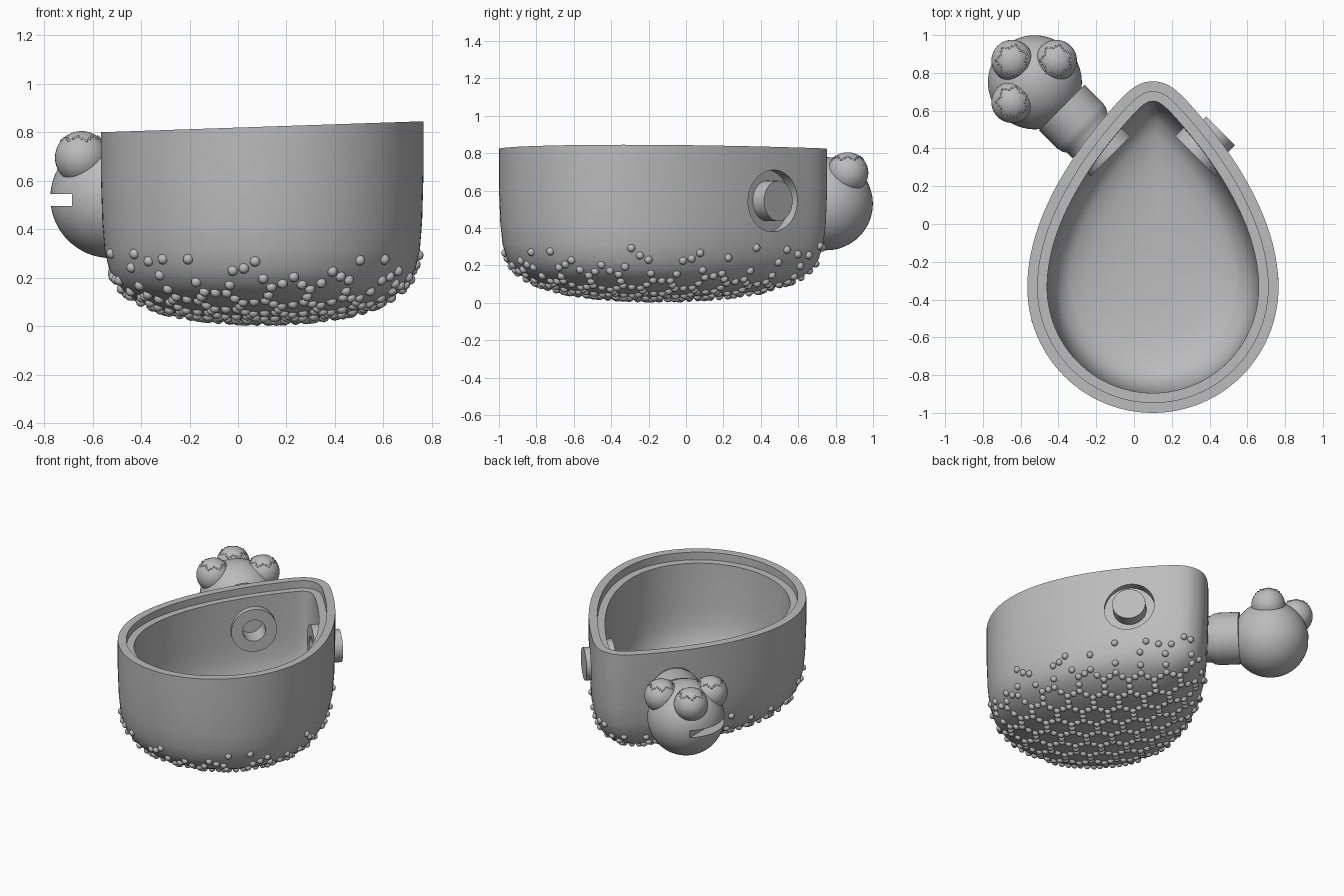
import bpy, bmesh, math
from mathutils import Vector, Matrix
from mathutils.bvhtree import BVHTree

if "Cube" in bpy.data.objects:
    bpy.data.objects.remove(bpy.data.objects["Cube"], do_unlink=True)

grey = bpy.data.materials.new("plain grey")
grey.use_nodes = True
grey.diffuse_color = (0.5, 0.5, 0.5, 1)
grey.node_tree.nodes["Principled BSDF"].inputs["Base Color"].default_value = (0.5, 0.5, 0.5, 1)


def finish(name, bm):
    bmesh.ops.recalc_face_normals(bm, faces=bm.faces)
    mesh = bpy.data.meshes.new(name)
    bm.to_mesh(mesh)
    bm.free()
    mesh.materials.append(grey)
    obj = bpy.data.objects.new(name, mesh)
    bpy.context.collection.objects.link(obj)
    return obj


def activate(obj):
    bpy.ops.object.select_all(action="DESELECT")
    obj.select_set(True)
    bpy.context.view_layer.objects.active = obj


def smooth(obj, angle=35):
    activate(obj)
    bpy.ops.object.shade_smooth_by_angle(angle=math.radians(angle))


def cut(obj, cutter):
    mod = obj.modifiers.new("cut", "BOOLEAN")
    mod.operation = "DIFFERENCE"
    mod.solver = "EXACT"
    mod.object = cutter
    activate(obj)
    bpy.ops.object.modifier_apply(modifier=mod.name)
    bpy.data.objects.remove(cutter, do_unlink=True)


def loft(name, rings):
    """Skin a stack of closed rings and close both ends."""
    bm = bmesh.new()
    loops = [[bm.verts.new(p) for p in ring] for ring in rings]
    n = len(loops[0])
    for a, b in zip(loops, loops[1:]):
        for i in range(n):
            j = (i + 1) % n
            bm.faces.new((a[i], a[j], b[j], b[i]))
    bm.faces.new(loops[0])
    bm.faces.new(loops[-1])
    return finish(name, bm)


def lathe(name, profile, origin, axis, sides=48):
    """Turn (radius, distance) pairs around an axis."""
    turn = Vector((0, 0, 1)).rotation_difference(axis).to_matrix()
    rings = [[origin + turn @ Vector((r * math.cos(a), r * math.sin(a), t))
              for a in (math.tau * i / sides for i in range(sides))]
             for r, t in profile]
    return loft(name, rings)


def add_ball(bm, centre, radius, detail):
    bmesh.ops.create_icosphere(bm, subdivisions=detail, radius=radius,
                               matrix=Matrix.Translation(centre))


# Teardrop outline: round front, pointed back, mirrored across its centre line
MID = 0.1


def bezier(p, steps):
    for i in range(steps):
        t = i / steps
        k = ((1-t)**3, 3*t*(1-t)**2, 3*t*t*(1-t), t**3)
        yield Vector((sum(a*q[0] for a, q in zip(k, p)), sum(a*q[1] for a, q in zip(k, p))))


half = [Vector((0.665 * math.sin(a), -0.335 - 0.665 * math.cos(a)))
        for a in (math.pi / 2 * i / 28 for i in range(28))]
half += bezier([(.665, -.335), (.665, .05), (.39, .42), (.2, .63)], 28)
half += bezier([(.2, .63), (.12, .72), (.07, .755), (0, .755)], 14)
half.append(Vector((0, .755)))
outline = half + [Vector((-p.x, p.y)) for p in half[-2:0:-1]]
COUNT = len(outline)


def ring(inset, scale, z):
    pts = []
    for i, p in enumerate(outline):
        d = (outline[(i + 1) % COUNT] - outline[i - 1]).normalized()
        q = p - inset * Vector((d.y, -d.x))
        if q.x * p.x < 0:
            q.x = 0
        x, y = MID + q.x * scale, -0.15 + (q.y + 0.15) * scale
        tilt = 0.034 * (x + 0.565) * min(max((z - 0.4) / 0.4, 0), 1)
        pts.append((x, y, z + tilt))
    return pts


# Bowl: outer shell from the bottom up, stepped rim, cavity back down
outer = [(.02, .022), (.15, .024), (.3, .031), (.42, .04), (.53, .052), (.63, .068),
         (.72, .09), (.8, .117), (.86, .145), (.91, .182), (.95, .235),
         (.978, .315), (.992, .43), (1, .6), (1, .8)]
cavity = [(1, .75), (.99, .45), (.975, .34), (.94, .25), (.88, .185), (.78, .145),
          (.6, .115), (.35, .1), (.02, .095)]
rings = [ring(0, s, z) for s, z in outer]
rings += [ring(.055, 1, .8), ring(.055, 1, .75)]
rings += [ring(.105, s, z) for s, z in cavity]
bowl = loft("bowl", rings)

bm = bmesh.new()
bm.from_mesh(bowl.data)
shell = BVHTree.FromBMesh(bm)
bm.free()

# Side ports: one axis through each back wall
Z = 0.545
right_axis = Vector((1, 1, 0)).normalized()
left_axis = Vector((-1, 1, 0)).normalized()
right_port = Vector((MID + .355, .49, Z))
left_port = Vector((MID - .355, .49, Z))

cut(bowl, lathe("recess_cutter", [(.165, -.08), (.165, .2)], right_port, right_axis))
cut(bowl, lathe("socket_cutter", [(.075, -.3), (.075, -.045)], left_port, left_axis))
smooth(bowl)

smooth(lathe("plug", [(.108, -.1), (.108, .005)], right_port, right_axis))
for name, port, axis in (("left_collar", left_port, left_axis),
                         ("right_collar", right_port, right_axis)):
    collar = lathe(name, [(.15, -.185), (.15, -.1)], port, axis)
    cut(collar, lathe("bore_cutter", [(.075, -.3), (.075, .1)], port, axis))
    smooth(collar)

# Neck joining the bowl to the head
smooth(lathe("neck", [(.15, -.05), (.15, -.01), (.163, .01), (.17, .04), (.17, .18)],
             left_port, left_axis))

# Head ball with a mouth slot
head_centre = Vector((-.525, .75, .53))
bm = bmesh.new()
bmesh.ops.create_uvsphere(bm, u_segments=64, v_segments=32, radius=.249,
                          matrix=Matrix.Translation(head_centre))
head = finish("head", bm)
bm = bmesh.new()
bmesh.ops.create_cube(bm, size=1, matrix=Matrix.Translation((-.785, .75, .52))
                      @ Matrix.Diagonal((.2, .8, .05, 1)))
cut(head, finish("mouth_cutter", bm))
smooth(head)

# Eyes, each with a ring of tiny studs near its top
eyes, studs = bmesh.new(), bmesh.new()
for x, y in ((-.645, .865), (-.412, .865), (-.645, .645)):
    c = Vector((x, y, .695))
    bmesh.ops.create_uvsphere(eyes, u_segments=40, v_segments=20, radius=.11,
                              matrix=Matrix.Translation(c))
    for i in range(28):
        a = math.tau * i / 28
        tip = math.radians((38, 44, 50, 44)[i % 4])
        d = Vector((math.sin(tip) * math.cos(a), math.sin(tip) * math.sin(a), math.cos(tip)))
        add_ball(studs, c + d * .108, .008, 1)
smooth(finish("eyes", eyes), 60)
smooth(finish("eye_studs", studs), 80)

# Beads: diagonal honeycomb edges projected straight up onto the underside
beads = bmesh.new()
PITCH = 0.165
SIDE = PITCH / math.sqrt(3)
turn = Matrix.Rotation(math.radians(-45), 3, "Z")
seen = set()
for row in range(-10, 11):
    for col in range(-10, 11):
        cx = (col + .5 * (row % 2)) * PITCH
        cy = row * SIDE * 1.5
        corners = [turn @ Vector((cx + SIDE * math.sin(k * math.pi / 3),
                                  cy + SIDE * math.cos(k * math.pi / 3), 0))
                   + Vector((MID, -.12, -1)) for k in range(7)]
        for a, b in zip(corners, corners[1:]):
            for t in (0, .5):
                p = a.lerp(b, t)
                key = (round(p.x * 80), round(p.y * 80))
                near = any((key[0] + i, key[1] + j) in seen for i in (-1, 0, 1) for j in (-1, 0, 1))
                hit = shell.ray_cast(p, Vector((0, 0, 1)))[0]
                if near or hit is None or hit.z > .31:
                    continue
                seen.add(key)
                add_ball(beads, hit, .022, 2)
smooth(finish("beads", beads), 80)
